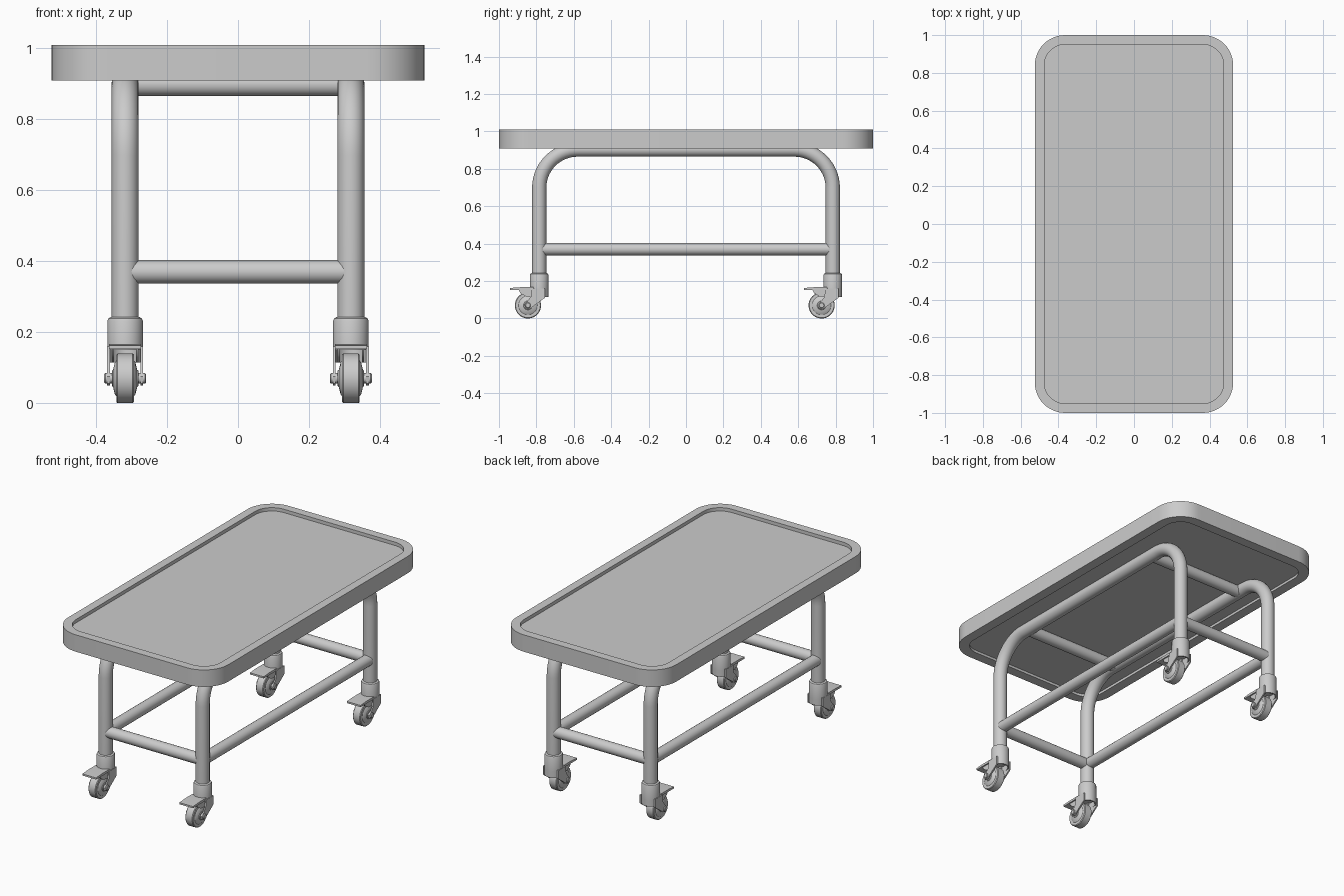
import bpy, bmesh
from math import sin, cos, pi, radians
from mathutils import Matrix

if "Cube" in bpy.data.objects:
    bpy.data.objects.remove(bpy.data.objects["Cube"])

LEG_X, LEG_Y = 0.318, 0.785
RAIL_Z, TOP_Z = 0.37, 0.903


def finish(name, bm, angle=35):
    bmesh.ops.recalc_face_normals(bm, faces=bm.faces[:])
    me = bpy.data.meshes.new(name)
    bm.to_mesh(me)
    bm.free()
    ob = bpy.data.objects.new(name, me)
    bpy.context.collection.objects.link(ob)
    smooth(ob, angle)
    return ob


def smooth(ob, angle=35):
    bpy.ops.object.select_all(action='DESELECT')
    ob.select_set(True)
    bpy.context.view_layer.objects.active = ob
    bpy.ops.object.shade_smooth_by_angle(angle=radians(angle))


def loft(name, rings):
    """Skin a stack of closed rings and cap both ends."""
    bm = bmesh.new()
    vs = [[bm.verts.new(p) for p in r] for r in rings]
    n = len(vs[0])
    for a, b in zip(vs, vs[1:]):
        for i in range(n):
            bm.faces.new((a[i], a[(i + 1) % n], b[(i + 1) % n], b[i]))
    bm.faces.new(vs[0][::-1])
    bm.faces.new(vs[-1])
    return finish(name, bm)


def lathe(name, profile, axis='Z', centre=(0, 0, 0), n=40):
    """Revolve (radius, position) pairs around an axis."""
    cx, cy, cz = centre
    rings = []
    for r, h in profile:
        ring = []
        for i in range(n):
            u, v = r * cos(2 * pi * i / n), r * sin(2 * pi * i / n)
            p = (u, v, h) if axis == 'Z' else (h, u, v)
            ring.append((p[0] + cx, p[1] + cy, p[2] + cz))
        rings.append(ring)
    return loft(name, rings)


def plate(name, outline, x0, x1):
    """Side outline of (y, z) points extruded along x."""
    return loft(name, [[(x, y, z) for y, z in outline] for x in (x0, x1)])


def tube(name, pts, radius):
    cu = bpy.data.curves.new(name, 'CURVE')
    cu.dimensions = '3D'
    cu.bevel_depth = radius
    cu.bevel_resolution = 8
    cu.use_fill_caps = True
    sp = cu.splines.new('POLY')
    sp.points.add(len(pts) - 1)
    for q, p in zip(sp.points, pts):
        q.co = (*p, 1)
    ob = bpy.data.objects.new(name, cu)
    bpy.context.collection.objects.link(ob)
    bpy.ops.object.select_all(action='DESELECT')
    ob.select_set(True)
    bpy.context.view_layer.objects.active = ob
    bpy.ops.object.convert(target='MESH')
    smooth(bpy.context.view_layer.objects.active)


def rounded_rect(hx, hy, r, z, seg=12):
    pts = []
    for k, (sx, sy) in enumerate([(1, 1), (-1, 1), (-1, -1), (1, -1)]):
        for i in range(seg + 1):
            a = pi / 2 * (k + i / seg)
            pts.append((sx * (hx - r) + r * cos(a), sy * (hy - r) + r * sin(a), z))
    return pts


# Table top: slab with raised rim above and below
loft("table_top", [rounded_rect(0.525 - i, 1 - i, 0.16 - i, z) for i, z in
                   [(0.06, 0.925), (0.06, 0.91), (0, 0.91), (0, 1.01),
                    (0.05, 1.01), (0.05, 0.99)]])

# Bent side frames and lower side rails
BEND = 0.205
arc = [(LEG_Y - BEND + BEND * cos(a), TOP_Z - BEND + BEND * sin(a))
       for a in [pi / 2 * i / 14 for i in range(15)]]
path = [(LEG_Y, 0.2)] + arc
path += [(-y, z) for y, z in reversed(path)]
for side, sx in (("right", 1), ("left", -1)):
    x = sx * LEG_X
    tube(f"{side}_frame", [(x, y, z) for y, z in path], 0.038)
    tube(f"{side}_lower_rail", [(x, -0.765, RAIL_Z), (x, 0.765, RAIL_Z)], 0.033)

# Cross rails
for end, sy in (("back", 1), ("front", -1)):
    for level, y, z in (("lower", LEG_Y, RAIL_Z), ("upper", 0.54, 0.898)):
        tube(f"{end}_{level}_cross_rail",
             [(-0.305, sy * y, z), (0.305, sy * y, z)], 0.033)

# Caster, built once around the leg axis
WY, WZ = -0.06, 0.07
parts = [
    lathe("caster_socket", [(0.05, 0.15), (0.05, 0.232), (0.047, 0.239), (0.04, 0.243)]),
    lathe("caster_wheel", [(0.012, -0.037), (0.022, -0.037), (0.024, -0.034),
                           (0.045, -0.029), (0.05, -0.025), (0.066, -0.025),
                           (0.07, -0.021), (0.07, 0.021), (0.066, 0.025),
                           (0.05, 0.025), (0.045, 0.029), (0.024, 0.034),
                           (0.022, 0.037), (0.012, 0.037)], 'X', (0, WY, WZ)),
    lathe("caster_axle", [(0.012, -0.059), (0.015, -0.056), (0.015, 0.056),
                          (0.012, 0.059)], 'X', (0, WY, WZ), 20),
    plate("brake_pedal", [(-0.155, 0.153), (-0.03, 0.153), (-0.03, 0.167),
                          (-0.10, 0.167), (-0.155, 0.163)], -0.045, 0.045),
]
# Rear half-shell of the fork
half = [(0.05 * cos(pi * i / 20), 0.05 * sin(pi * i / 20)) for i in range(21)]
shell = half + [(x * 0.84, y * 0.84) for x, y in reversed(half)]
parts.append(loft("fork_shell", [[(x, y, z) for x, y in shell] for z in (0.115, 0.155)]))
# Fork arms and brake cheeks
arm = [(-0.04, 0.16), (0.03, 0.16), (0.03, 0.11), (-0.045, 0.055), (-0.06, 0.05),
       (-0.075, 0.055), (-0.078, 0.075), (-0.065, 0.09), (-0.045, 0.115)]
cheek = [(-0.11, 0.155), (-0.03, 0.155), (-0.03, 0.115), (-0.07, 0.117), (-0.1, 0.135)]
for sx in (1, -1):
    parts.append(plate("fork_arm", arm, sx * 0.043, sx * 0.051))
    parts.append(plate("brake_cheek", cheek, sx * 0.031, sx * 0.037))

# Copy the caster to all four legs
for part in parts:
    for sx, sy in ((1, 1), (-1, 1), (1, -1), (-1, -1)):
        ob = part if (sx, sy) == (-1, -1) else part.copy()
        if ob is not part:
            bpy.context.collection.objects.link(ob)
        ob.location = (sx * LEG_X, sy * LEG_Y, 0)
